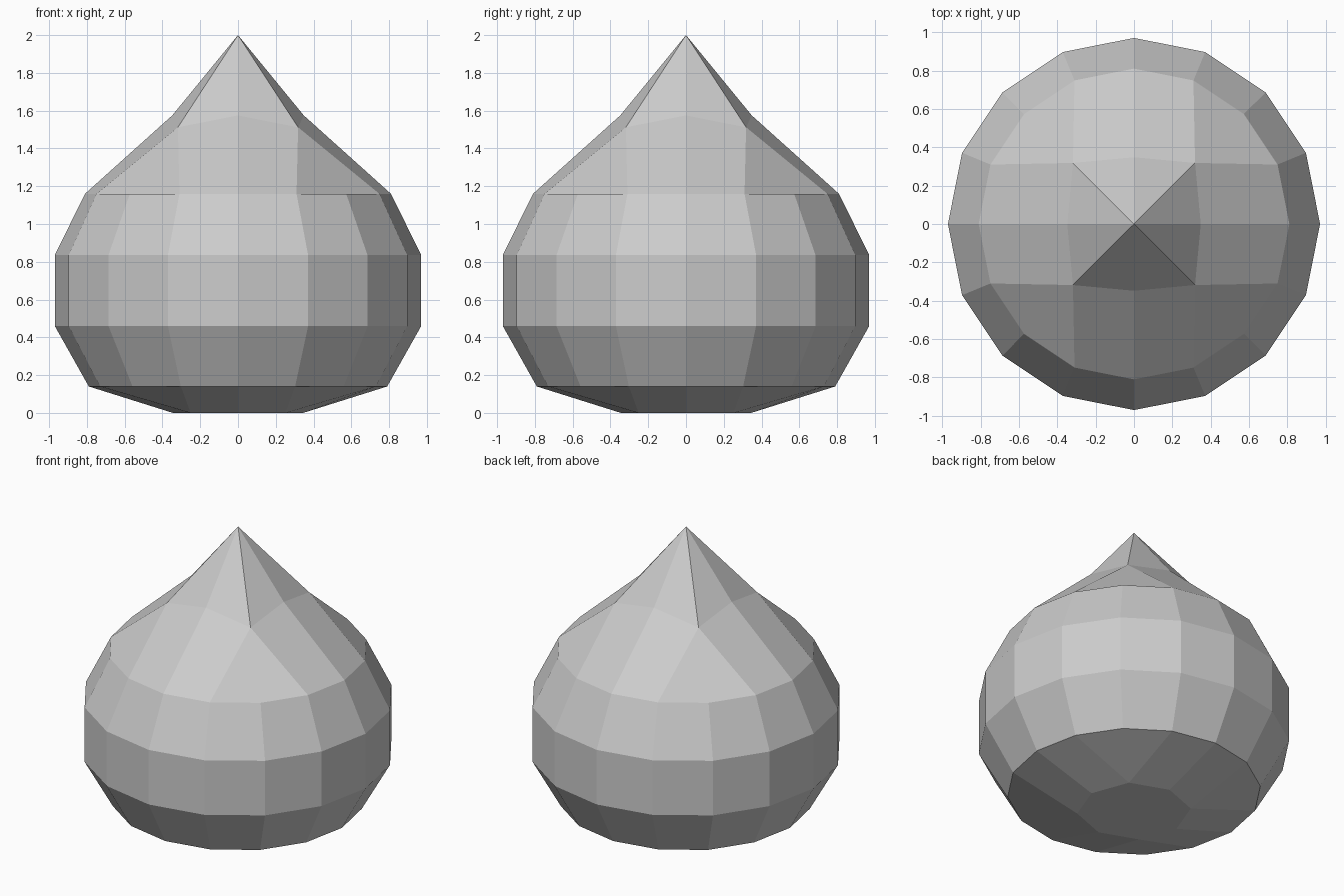
import bpy, bmesh
from math import sin, cos, pi

if "Cube" in bpy.data.objects:
    bpy.data.objects.remove(bpy.data.objects["Cube"])

bm = bmesh.new()

def ring(r, z):
    return [bm.verts.new((r * cos(i * pi / 8), r * sin(i * pi / 8), z)) for i in range(16)]

def cap(outer, r_mid, z_mid, r_corner, z_corner, z_tip, up):
    """Eight-point inner ring plus centre point, joined to a 16-sided ring with quads."""
    inner = []
    for k in range(8):
        r, z = (r_corner, z_corner) if k % 2 else (r_mid, z_mid)
        inner.append(bm.verts.new((r * cos(k * pi / 4), r * sin(k * pi / 4), z)))
    tip = bm.verts.new((0, 0, z_tip))
    faces = []
    for q in range(4):
        o = [outer[(4 * q + j) % 16] for j in range(-1, 5)]   # o[1] lies on the axis
        m0, c, m1 = inner[2 * q], inner[2 * q + 1], inner[(2 * q + 2) % 8]
        faces += [(o[1], o[2], c, m0), (o[2], o[3], o[4], c), (o[4], o[5], m1, c),
                  (m0, c, tip), (c, m1, tip)]
    for f in faces:
        bm.faces.new(f)

# Round body
rings = [ring(r, z) for r, z in ((0.79, 0.14), (0.97, 0.46), (0.97, 0.835), (0.81, 1.16))]
for a, b in zip(rings, rings[1:]):
    for i in range(16):
        j = (i + 1) % 16
        bm.faces.new((a[i], a[j], b[j], b[i]))

# Flat base and pointed four-sided tip
cap(rings[0], 0.345, 0.0, 0.355, 0.0, 0.0, False)
cap(rings[-1], 0.348, 1.575, 0.45, 1.512, 2.0, True)

bmesh.ops.recalc_face_normals(bm, faces=bm.faces)
mesh = bpy.data.meshes.new("pointed_drop")
bm.to_mesh(mesh)
bm.free()
bpy.context.collection.objects.link(bpy.data.objects.new("pointed_drop", mesh))
